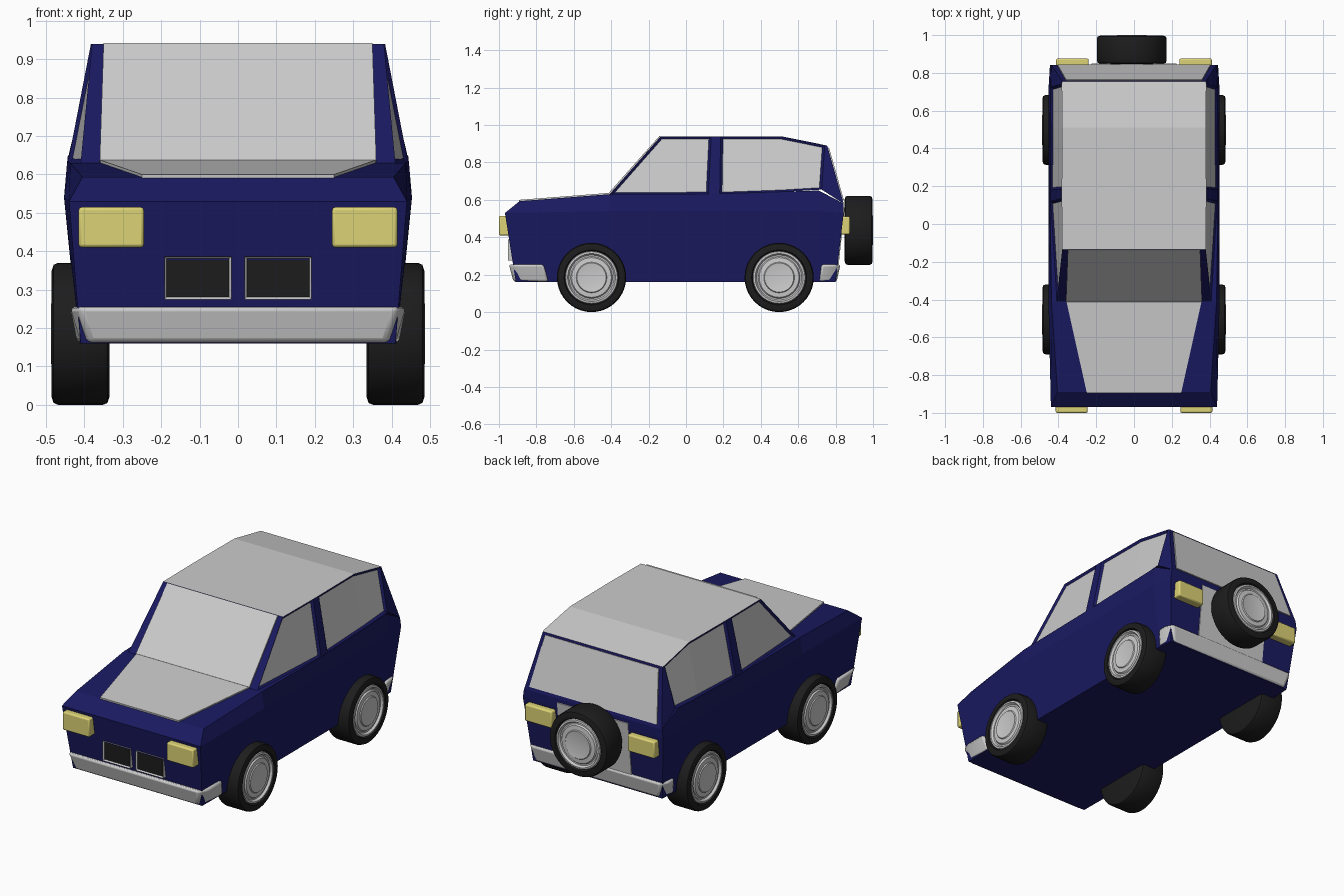
import bpy, bmesh
from math import radians
from mathutils import Matrix, Vector

if "Cube" in bpy.data.objects:
    bpy.data.objects.remove(bpy.data.objects["Cube"])


def material(name, rgb):
    m = bpy.data.materials.new(name)
    m.diffuse_color = (*rgb, 1)
    m.use_nodes = True
    m.node_tree.nodes["Principled BSDF"].inputs["Base Color"].default_value = m.diffuse_color
    return m


BLUE = material("blue paint", (0.01, 0.01, 0.12))
BLACK = material("black rubber", (0.012, 0.012, 0.012))
YELLOW = material("yellow lamp", (0.72, 0.65, 0.18))
GREY = material("light grey", (0.8, 0.8, 0.8))


def finish(bm, name, mats=(), bevel=0, smooth=False):
    me = bpy.data.meshes.new(name)
    bm.to_mesh(me)
    bm.free()
    ob = bpy.data.objects.new(name, me)
    bpy.context.collection.objects.link(ob)
    for m in mats:
        me.materials.append(m)
    if bevel:
        mod = ob.modifiers.new("bevel", "BEVEL")
        mod.width, mod.segments = bevel, 2
    if smooth:
        bpy.ops.object.select_all(action="DESELECT")
        bpy.context.view_layer.objects.active = ob
        ob.select_set(True)
        bpy.ops.object.shade_smooth_by_angle(angle=radians(35))
    return ob


def hull(rows):
    """Symmetric solid from half sections (x, y, z) listed bottom to top."""
    bm = bmesh.new()
    R = [[bm.verts.new(p) for p in row] for row in rows]
    L = [[bm.verts.new((-x, y, z)) for x, y, z in row] for row in rows]
    f, n, m = {}, len(rows), len(rows[0])
    for i in range(n - 1):
        for side, S in (("R", R), ("L", L)):
            for j in range(m - 1):
                f[side, i, j] = bm.faces.new((S[i][j], S[i+1][j], S[i+1][j+1], S[i][j+1]))
        for key, j in (("bottom", 0), ("top", m - 1)):
            f[key, i] = bm.faces.new((R[i][j], R[i+1][j], L[i+1][j], L[i][j]))
    for key, i in (("front", 0), ("back", n - 1)):
        for j in range(m - 1):
            f[key, j] = bm.faces.new((R[i][j], R[i][j+1], L[i][j+1], L[i][j]))
    bmesh.ops.recalc_face_normals(bm, faces=bm.faces)
    return bm, f


def panel(name, low, high, thick=0.006, mat=None):
    """Thin symmetric sheet between a lower and an upper half edge point."""
    (x1, y1, z1), (x2, y2, z2) = low, high
    n = Vector((0, y2 - y1, z2 - z1)).normalized()
    n = Vector((0, -n.z, n.y)) * thick
    if y1 > 0:
        n = -n
    rows = [[(x1, y1 - s * n.y, z1 - s * n.z), (x2, y2 - s * n.y, z2 - s * n.z)] for s in (-1, 1)]
    return finish(hull(rows)[0], name, [mat or GREY])


def box(name, lo, hi, mat, bevel):
    bm = bmesh.new()
    lo, hi = Vector(lo), Vector(hi)
    bmesh.ops.create_cube(bm, size=1, matrix=Matrix.Translation((lo + hi) / 2)
                          @ Matrix.Diagonal((*(hi - lo), 1)))
    return finish(bm, name, [mat], bevel, True)


def lathe(name, profile, matrix, mat):
    bm = bmesh.new()
    vs = [bm.verts.new((r, 0, a)) for r, a in profile]
    es = [bm.edges.new(p) for p in zip(vs, vs[1:])]
    bmesh.ops.spin(bm, geom=vs + es, cent=(0, 0, 0), axis=(0, 0, 1),
                   angle=radians(360), steps=40)
    bmesh.ops.remove_doubles(bm, verts=bm.verts, dist=1e-5)
    bmesh.ops.recalc_face_normals(bm, faces=bm.faces)
    bm.transform(matrix)
    return finish(bm, name, [mat] if mat else [], 0, True)


# Lower body with hood shoulders
finish(hull([
    [(.41, -.91, .16), (.44, -.968, .53), (.405, -.89, .593)],
    [(.415, -.41, .16), (.453, -.41, .54), (.437, -.41, .63)],
    [(.415, .15, .16), (.453, .15, .54), (.445, .15, .632)],
    [(.415, .71, .16), (.453, .71, .54), (.443, .71, .65)],
    [(.41, .80, .16), (.445, .843, .53), (.438, .843, .58)],
])[0], "body", [BLUE])

# Cabin with recessed side windows and grey roof
bm, f = hull([
    [(.41, -.41, .628), (.38, -.135, .94)],
    [(.443, .12, .63), (.383, .135, .94)],
    [(.443, .18, .63), (.383, .185, .94)],
    [(.442, .51, .642), (.38, .51, .94)],
    [(.44, .725, .655), (.383, .742, .893)],
    [(.437, .843, .58), (.38, .755, .89)],
])
for side in "LR":
    for idx in ((0,), (2, 3)):
        panes = [f[side, i, 0] for i in idx]
        bmesh.ops.inset_region(bm, faces=panes, thickness=.013, depth=-.01,
                               use_boundary=True, use_even_offset=True)
        for p in panes:
            p.material_index = 1
for i in range(5):
    f["top", i].material_index = 1
finish(bm, "cabin", [BLUE, GREY])

# Flat grey panels
panel("windshield", (.36, -.408, .634), (.35, -.137, .938))
panel("hood_panel", (.25, -.893, .594), (.36, -.40, .632))
panel("rear_window", (.405, .838, .598), (.36, .759, .878))
panel("spare_wheel_plate", (.225, .81, .25), (.225, .843, .56))

# Wrap-around bumpers
finish(hull([
    [(.385, -.922, .162), (.415, -.947, .255)],
    [(.41, -.88, .162), (.437, -.89, .255)],
    [(.42, -.735, .162), (.437, -.762, .255)],
])[0], "front_bumper", [GREY], .012, True)
finish(hull([
    [(.42, .71, .162), (.437, .725, .255)],
    [(.41, .765, .162), (.437, .78, .255)],
    [(.39, .805, .162), (.415, .826, .255)],
])[0], "rear_bumper", [GREY], .012, True)

# Wheels: tyre and stepped hub
TYRE = [(0, -.075), (.165, -.075), (.18, -.07), (.185, -.058), (.185, .058),
        (.18, .07), (.165, .075), (.147, .075), (.14, .06), (.0, .05)]
HUB = [(.143, .055), (.138, .072), (.128, .074), (.12, .062), (.112, .062),
       (.106, .07), (.082, .072), (.078, .077), (.07, .075), (0, .075)]


def wheel(name, loc, rot):
    mat = Matrix.Translation(loc) @ rot
    lathe(name + "_tyre", TYRE, mat, BLACK)
    lathe(name + "_hub", HUB, mat, None)


for s, side in ((1, "right"), (-1, "left")):
    for y, end in ((-.505, "front"), (.498, "rear")):
        wheel(f"{end}_{side}_wheel", (s * .41, y, .185), Matrix.Rotation(radians(90 * s), 4, "Y"))
wheel("spare_wheel", (-.012, .923, .437), Matrix.Rotation(radians(-90), 4, "X"))

# Lamps and grille openings
for s, side in ((1, "right"), (-1, "left")):
    def span(a, b):
        return sorted((s * a, s * b))
    a, b = span(.245, .415)
    box(f"{side}_headlight", (a, -1.0, .41), (b, -.94, .515), YELLOW, .008)
    a, b = span(.24, .412)
    box(f"{side}_tail_light", (a, .81, .415), (b, .876, .512), YELLOW, .008)
    a, b = span(.017, .192)
    bm = bmesh.new()
    bmesh.ops.create_cube(bm, size=1, matrix=Matrix.Translation(((a + b) / 2, -.932, .331))
                          @ Matrix.Diagonal((b - a, .04, .112, 1)))
    front = min(bm.faces, key=lambda q: q.calc_center_median().y)
    bmesh.ops.inset_region(bm, faces=[front], thickness=.009, depth=-.008)
    front.material_index = 1
    finish(bm, f"{side}_grille", [GREY, BLACK])
